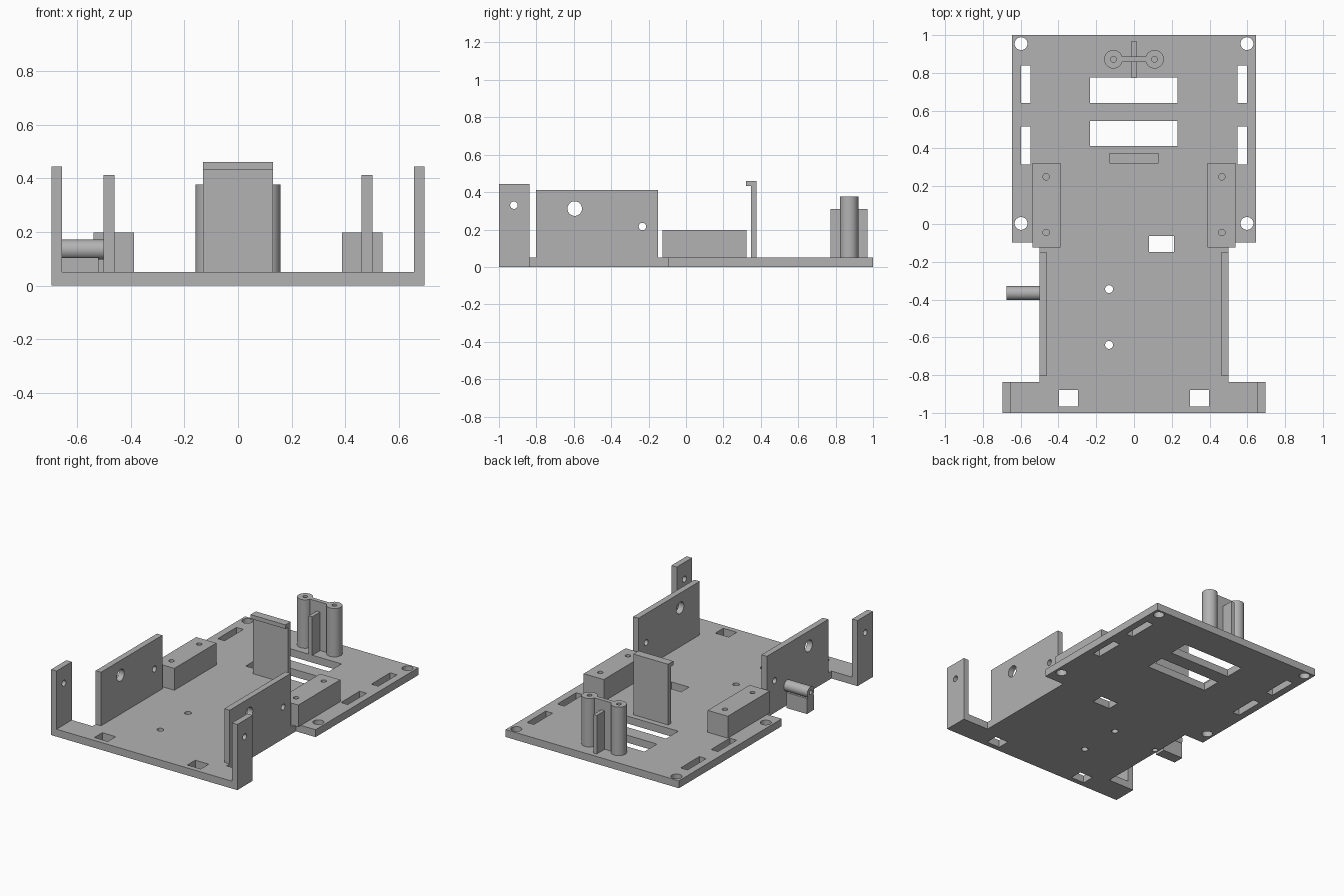
import bpy, bmesh, math
from mathutils import Matrix, Vector

if "Cube" in bpy.data.objects:
    bpy.data.objects.remove(bpy.data.objects["Cube"])

grey = bpy.data.materials.new("plain_grey")
grey.diffuse_color = (0.45, 0.45, 0.45, 1)
grey.use_nodes = True
grey.node_tree.nodes["Principled BSDF"].inputs["Base Color"].default_value = grey.diffuse_color
T = 0.05  # base thickness


def add_box(bm, x0, x1, y0, y1, z0, z1):
    m = Matrix.Translation(((x0 + x1) / 2, (y0 + y1) / 2, (z0 + z1) / 2))
    m = m @ Matrix.Diagonal((x1 - x0, y1 - y0, z1 - z0, 1))
    bmesh.ops.create_cube(bm, size=1, matrix=m)


def add_rod(bm, centre, r, length, axis='Z'):
    rot = Matrix.Rotation(math.pi / 2, 4, 'Y') if axis == 'X' else Matrix()
    bmesh.ops.create_cone(bm, cap_ends=True, segments=32, radius1=r, radius2=r,
                          depth=length, matrix=Matrix.Translation(centre) @ rot)


def add_prism(bm, points, z0, z1):
    face = bm.faces.new([bm.verts.new((x, y, z0)) for x, y in points])
    top = bmesh.ops.extrude_face_region(bm, geom=[face])['geom']
    bmesh.ops.translate(bm, vec=(0, 0, z1 - z0),
                        verts=[v for v in top if isinstance(v, bmesh.types.BMVert)])
    bmesh.ops.recalc_face_normals(bm, faces=bm.faces)


def to_object(name, bm):
    me = bpy.data.meshes.new(name)
    bm.to_mesh(me)
    bm.free()
    ob = bpy.data.objects.new(name, me)
    bpy.context.collection.objects.link(ob)
    me.materials.append(grey)
    return ob


def finish(name, bm, cuts=None):
    """Make the object, subtract its holes, and smooth the round faces."""
    ob = to_object(name, bm)
    if cuts:
        cutter = to_object(name + "_cutter", cuts)
        cutter.hide_render = True
        mod = ob.modifiers.new("holes", 'BOOLEAN')
        mod.operation, mod.solver, mod.object = 'DIFFERENCE', 'EXACT', cutter
        bpy.context.view_layer.update()
        dg = bpy.context.evaluated_depsgraph_get()
        me = bpy.data.meshes.new_from_object(ob.evaluated_get(dg))
        ob.modifiers.clear()
        ob.data = me
        bpy.data.objects.remove(cutter)
    bpy.ops.object.select_all(action='DESELECT')
    ob.select_set(True)
    bpy.context.view_layer.objects.active = ob
    bpy.ops.object.shade_smooth_by_angle(angle=math.radians(30))
    return ob


# Base plate: wide rear, narrow middle, front crossbar
half = [(0.695, -1), (0.695, -0.837), (0.5, -0.837), (0.5, -0.097),
        (0.647, -0.097), (0.647, 1)]
bm, cut = bmesh.new(), bmesh.new()
add_prism(bm, half + [(-x, y) for x, y in reversed(half)], 0, T)
for s in (-1, 1):
    for y in (0.955, 0.003):                       # mounting holes
        add_rod(cut, (s * 0.598, y, T / 2), 0.034, 0.2)
    for y0, y1 in ((0.64, 0.84), (0.315, 0.515)):  # side slots
        add_box(cut, *sorted((s * 0.548, s * 0.599)), y0, y1, -0.1, 0.1)
    add_box(cut, s * 0.347 - 0.05, s * 0.347 + 0.05, -0.965, -0.88, -0.1, 0.1)
for y0, y1 in ((0.64, 0.775), (0.413, 0.545)):     # wide windows
    add_box(cut, -0.232, 0.23, y0, y1, -0.1, 0.1)
add_box(cut, 0.08, 0.212, -0.147, -0.064, -0.1, 0.1)
for y in (-0.345, -0.64):                          # small screw holes
    add_rod(cut, (-0.132, y, T / 2), 0.021, 0.2)
add_rod(cut, (-0.478, -0.365, 0), 0.018, 0.09)     # blind hole under the wall
finish("base_plate", bm, cut)

for s, side in ((-1, "left"), (1, "right")):
    # Side wall with a large and a small hole
    bm, cut = bmesh.new(), bmesh.new()
    add_box(bm, *sorted((s * 0.46, s * 0.5)), -0.803, -0.15, T, 0.412)
    add_rod(cut, (s * 0.48, -0.595, 0.312), 0.039, 0.2, 'X')
    add_rod(cut, (s * 0.48, -0.233, 0.216), 0.02, 0.2, 'X')
    finish(side + "_side_wall", bm, cut)

    # Upright tab at the front corner
    bm, cut = bmesh.new(), bmesh.new()
    add_box(bm, *sorted((s * 0.655, s * 0.695)), -1, -0.837, T, 0.443)
    add_rod(cut, (s * 0.675, -0.92, 0.33), 0.02, 0.2, 'X')
    finish(side + "_corner_tab", bm, cut)

    # Raised mounting block
    bm, cut = bmesh.new(), bmesh.new()
    add_box(bm, *sorted((s * 0.388, s * 0.538)), -0.125, 0.323, T, 0.198)
    for y in (0.25, -0.045):
        add_rod(cut, (s * 0.465, y, 0.2), 0.017, 0.24)
    finish(side + "_mounting_block", bm, cut)

    # Round rear post
    bm, cut = bmesh.new(), bmesh.new()
    add_rod(bm, (s * 0.109, 0.872, (T + 0.377) / 2), 0.049, 0.377 - T)
    add_rod(cut, (s * 0.109, 0.872, 0.377), 0.015, 0.3)
    finish(side + "_rear_post", bm, cut)

# Web and rib joining the rear posts
bm = bmesh.new()
add_box(bm, -0.064, 0.064, 0.858, 0.886, T, 0.377)
finish("post_web", bm)
bm = bmesh.new()
add_box(bm, -0.013, 0.013, 0.773, 0.97, T, 0.31)
finish("post_rib", bm)

# Clip plate with a forward lip: side profile stretched across x
bm = bmesh.new()
profile = [(0.348, T), (0.376, T), (0.376, 0.46), (0.32, 0.46), (0.32, 0.433), (0.348, 0.433)]
add_prism(bm, profile, -0.13, 0.13)
bm.transform(Matrix(((0, 0, 1, 0), (1, 0, 0, 0), (0, 1, 0, 0), (0, 0, 0, 1))))
finish("clip_plate", bm)

# Hollow side peg and the support under it
bm, cut = bmesh.new(), bmesh.new()
add_rod(bm, (-0.5875, -0.366, 0.134), 0.037, 0.175, 'X')
add_rod(cut, (-0.66, -0.366, 0.134), 0.015, 0.2, 'X')
finish("side_peg", bm, cut)
bm = bmesh.new()
add_box(bm, -0.672, -0.52, -0.403, -0.329, 0, 0.105)
cut = bmesh.new()
add_rod(cut, (-0.5875, -0.366, 0.134), 0.0365, 0.4, 'X')
finish("peg_support", bm, cut)
